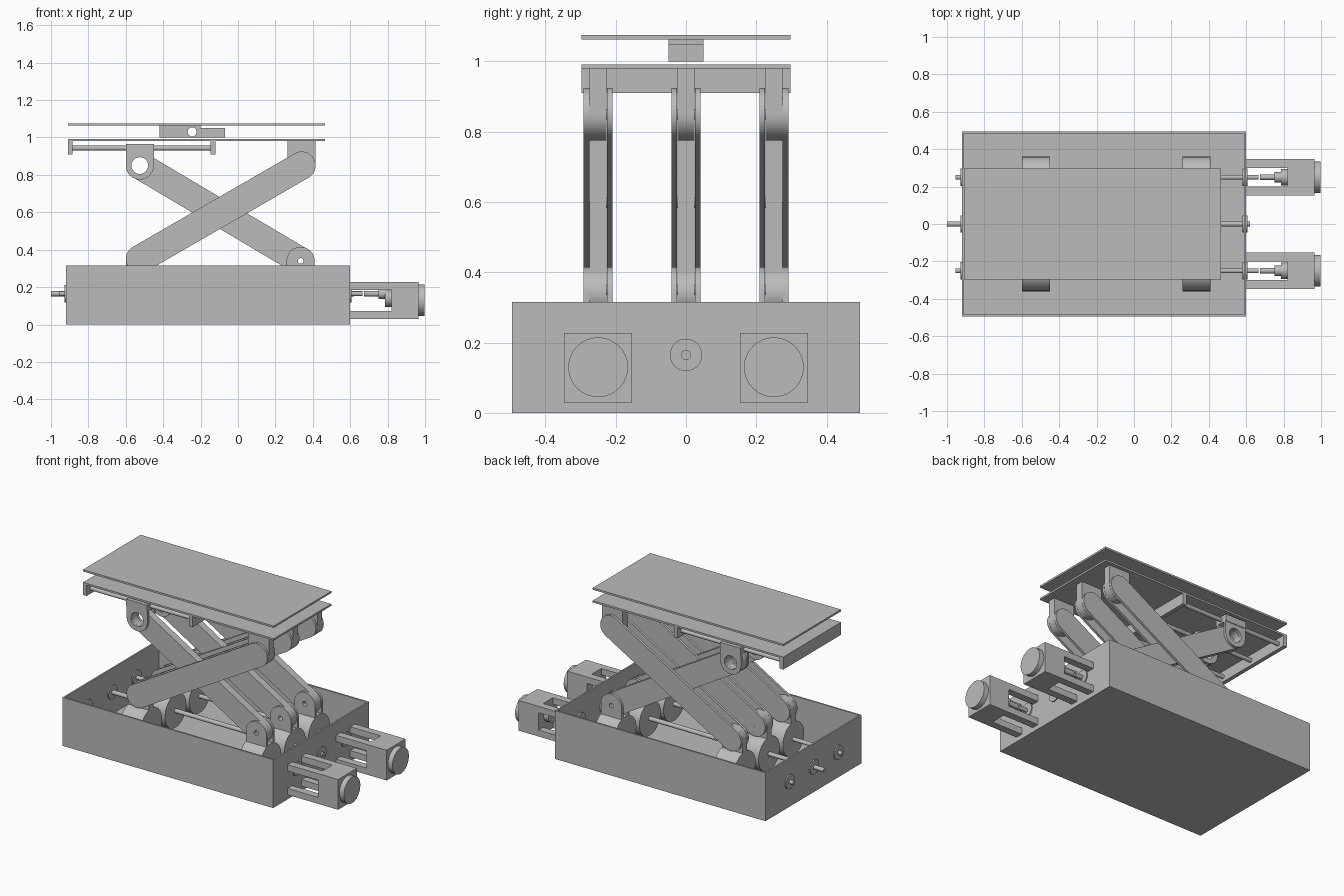
import bpy, bmesh, math
from mathutils import Vector

if "Cube" in bpy.data.objects:
    bpy.data.objects.remove(bpy.data.objects["Cube"], do_unlink=True)

grey = bpy.data.materials.new("light_grey")
grey.use_nodes = True
colour = (0.5, 0.5, 0.5, 1)
grey.diffuse_color = colour
grey.node_tree.nodes["Principled BSDF"].inputs["Base Color"].default_value = colour


def add(name, bm):
    bmesh.ops.recalc_face_normals(bm, faces=bm.faces)
    mesh = bpy.data.meshes.new(name)
    bm.to_mesh(mesh)
    bm.free()
    mesh.materials.append(grey)
    ob = bpy.data.objects.new(name, mesh)
    bpy.context.collection.objects.link(ob)
    return ob


def smooth(ob):
    bpy.ops.object.select_all(action='DESELECT')
    ob.select_set(True)
    bpy.context.view_layer.objects.active = ob
    bpy.ops.object.shade_smooth_by_angle(angle=math.radians(35))


def cube(x, y, z):
    bm = bmesh.new()
    bmesh.ops.create_cube(bm, size=1)
    for v in bm.verts:
        for i, (lo, hi) in enumerate((x, y, z)):
            v.co[i] = lo if v.co[i] < 0 else hi
    return bm


def box(name, x, y, z):
    return add(name, cube(x, y, z))


def rod(name, axis, start, length, radius):
    """Cylinder running from start along the x or y axis."""
    bm = bmesh.new()
    bmesh.ops.create_cone(bm, cap_ends=True, segments=32, radius1=radius,
                          radius2=radius, depth=length)
    direction = Vector((1, 0, 0)) if axis == 'x' else Vector((0, 1, 0))
    turn = Vector((0, 0, 1)).rotation_difference(direction).to_matrix()
    bmesh.ops.rotate(bm, verts=bm.verts, matrix=turn)
    bmesh.ops.translate(bm, verts=bm.verts, vec=Vector(start) + direction * length / 2)
    smooth(add(name, bm))


def arc(cx, cz, r, start, sweep, n=24):
    return [(cx + r * math.cos(start + sweep * i / n),
             cz + r * math.sin(start + sweep * i / n)) for i in range(n + 1)]


def hole(cx, cz, r):
    return arc(cx, cz, r, 0, 2 * math.pi)[:-1]


def plate(name, outlines, y, thickness):
    """Flat x-z outline with holes, given thickness along y."""
    curve = bpy.data.curves.new(name, 'CURVE')
    curve.dimensions = '2D'
    curve.fill_mode = 'BOTH'
    curve.extrude = thickness / 2
    for pts in outlines:
        s = curve.splines.new('POLY')
        s.points.add(len(pts) - 1)
        for p, (a, b) in zip(s.points, pts):
            p.co = (a, b, 0, 1)
        s.use_cyclic_u = True
    ob = bpy.data.objects.new(name, curve)
    ob.location.y = y
    ob.rotation_euler.x = math.pi / 2
    bpy.context.collection.objects.link(ob)
    bpy.ops.object.select_all(action='DESELECT')
    ob.select_set(True)
    bpy.context.view_layer.objects.active = ob
    bpy.ops.object.convert(target='MESH')
    ob = bpy.context.object
    ob.data.materials.clear()
    ob.data.materials.append(grey)
    smooth(ob)


def arm(name, a, b, r, holes, y, thickness):
    t = math.atan2(b[1] - a[1], b[0] - a[0])
    outline = arc(*a, r, t + math.pi / 2, math.pi) + arc(*b, r, t - math.pi / 2, math.pi)
    plate(name, [outline] + holes, y, thickness)


def ear(name, c, end_z, hole_r, y, thickness):
    """Lug rounded about c, running straight to end_z."""
    up = end_z > c[1]
    r = 0.075
    pts = arc(*c, r, math.pi if up else 0, math.pi)
    side = 1 if up else -1
    pts += [(c[0] + side * r, end_z), (c[0] - side * r, end_z)]
    plate(name, [pts, hole(*c, hole_r)], y, thickness)


# Open base tray
bm = cube((-0.92, 0.6), (-0.495, 0.495), (0, 0.315))
top = max(bm.faces, key=lambda f: f.calc_center_median().z)
bmesh.ops.inset_region(bm, faces=[top], thickness=0.015)
inner = bmesh.ops.extrude_face_region(bm, geom=[top])["geom"]
bmesh.ops.translate(bm, verts=[g for g in inner if isinstance(g, bmesh.types.BMVert)],
                    vec=(0, 0, -0.295))
if top.is_valid:
    bmesh.ops.delete(bm, geom=[top], context='FACES')
add("base_tray", bm)

# Platform plates and the sensor bar between them
for name, z in (("lower_platform", 0.98), ("upper_platform", 1.063)):
    box(name, (-0.91, 0.465), (-0.297, 0.297), (z, z + 0.012))
plate("sensor_bar", [[(-0.42, 1.0), (-0.07, 1.0), (-0.07, 1.05), (-0.2, 1.05),
                      (-0.2, 1.063), (-0.42, 1.063)], hole(-0.245, 1.03, 0.024)], 0, 0.1)

# Guide rail end bars under the lower platform
for x in (-0.91, -0.147):
    box("rail_end_bar", (x, x + 0.026), (-0.297, 0.297), (0.91, 0.98))

LOW_L, LOW_R = (-0.525, 0.35), (0.335, 0.34)
UP_L, UP_R = (-0.525, 0.85), (0.34, 0.85)
MID = (-0.092, 0.598)
PIN, EYE = 0.015, 0.045

# Three scissor linkages
for y in (-0.25, 0, 0.25):
    arm("inner_arm", UP_L, LOW_R, 0.073,
        [hole(*UP_L, EYE), hole(*LOW_R, PIN), hole(*MID, PIN)], y, 0.048)
    for s in (-1, 1):
        side = y + s * 0.033
        arm("outer_arm", LOW_L, UP_R, 0.075,
            [hole(*p, PIN) for p in (LOW_L, UP_R, MID)], side, 0.016)
        ear("lower_clevis_ear", LOW_R, 0.2, PIN, side, 0.016)
        ear("upper_clevis_ear", UP_L, 0.93, EYE, side, 0.016)
    ear("lower_lug", LOW_L, 0.2, PIN, y, 0.048)
    ear("upper_lug", UP_R, 0.98, PIN, y, 0.048)
    for p in (LOW_L, UP_R, MID):
        rod("pivot_pin", 'y', (p[0], y - 0.041, p[1]), 0.082, PIN)
    box("rail_slider", (-0.6, -0.45), (y - 0.045, y + 0.045), (0.92, 0.965))
    rod("rail_rod", 'x', (-0.9, y, 0.943), 0.77, 0.013)
    # Round carriers on the drive screws
    for x in (-0.6, 0.26):
        rod("screw_carrier", 'x', (x, y, 0.165), 0.15, 0.11)
    # Wall bearings
    for x in (-0.928, 0.58):
        rod("wall_bearing", 'x', (x, y, 0.165), 0.027, 0.046)

# Centre guide rod and its neighbours
rod("centre_rod", 'x', (-1.0, 0, 0.165), 1.62, 0.014)

# Drive screws with motors
for s in (-1, 1):
    y = s * 0.25
    rod("drive_screw", 'x', (-0.955, y, 0.165), 1.62, 0.013)
    rod("motor_shaft", 'x', (0.675, y, 0.165), 0.1, 0.015)
    rod("shaft_collar", 'x', (0.75, y, 0.165), 0.04, 0.028)
    rod("motor_boss", 'x', (0.785, y, 0.14), 0.05, 0.045)
    box("motor_body", (0.82, 0.965), (y - 0.097, y + 0.097), (0.03, 0.227))
    rod("motor_cap", 'x', (0.965, y, 0.13), 0.033, 0.085)
    for ya in (y - 0.097, y + 0.049):
        for z in (0.03, 0.185):
            box("motor_mount_bar", (0.598, 0.822), (ya, ya + 0.048), (z, z + 0.042))
